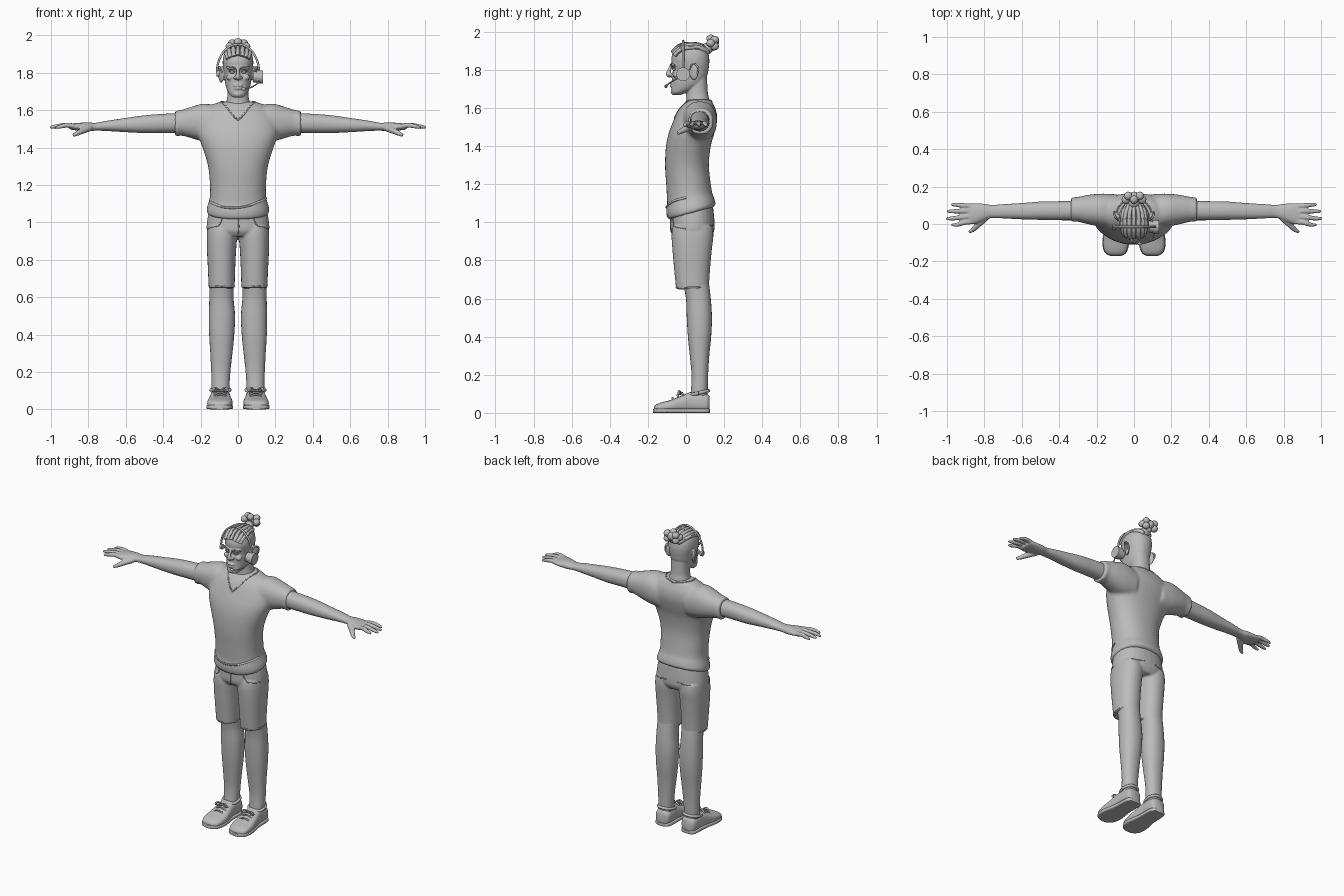
import bpy, bmesh, math
from mathutils import Vector, Matrix

grey = bpy.data.materials.new("plain grey")
grey.diffuse_color = (0.5, 0.5, 0.5, 1)


def activate(ob):
    bpy.ops.object.select_all(action='DESELECT')
    ob.select_set(True)
    bpy.context.view_layer.objects.active = ob


def make(name, bm, mirror=False):
    """Turn a bmesh into a smooth object, optionally doubled across x = 0."""
    if mirror:
        copy = bmesh.ops.duplicate(bm, geom=bm.verts[:] + bm.edges[:] + bm.faces[:])
        verts = [g for g in copy["geom"] if isinstance(g, bmesh.types.BMVert)]
        bmesh.ops.scale(bm, vec=(-1, 1, 1), verts=verts)
    bmesh.ops.recalc_face_normals(bm, faces=bm.faces[:])
    me = bpy.data.meshes.new(name)
    bm.to_mesh(me)
    bm.free()
    me.materials.append(grey)
    ob = bpy.data.objects.new(name, me)
    bpy.context.collection.objects.link(ob)
    activate(ob)
    bpy.ops.object.shade_smooth_by_angle(angle=math.radians(45))
    return ob


def spline(keys, steps):
    """Catmull-Rom samples through a list of equal-length tuples."""
    k = [keys[0]] + list(keys) + [keys[-1]]
    out = []
    for i in range(1, len(k) - 2):
        for s in range(steps):
            t = s / steps
            out.append([0.5 * (2 * b + (c - a) * t + (2 * a - 5 * b + 4 * c - d) * t * t
                               + (3 * b - a - 3 * c + d) * t ** 3)
                        for a, b, c, d in zip(k[i - 1], k[i], k[i + 1], k[i + 2])])
    return out + [list(keys[-1])]


def skin(bm, rings):
    rows = [[bm.verts.new(p) for p in r] for r in rings]
    n = len(rows[0])
    for r, q in zip(rows, rows[1:]):
        for i in range(n):
            bm.faces.new((r[i], r[(i + 1) % n], q[(i + 1) % n], q[i]))
    bm.faces.new(rows[0][::-1])
    bm.faces.new(rows[-1])


def loft(name, keys, axis='z', mirror=False, power=0.9, n=28, steps=4):
    """Keys: position on axis, then low/high extents on the two other axes.
    Four-value keys have one half width, centred on x = 0."""
    keys = [(k[0], -k[1], k[1], k[2], k[3]) if len(k) == 4 else k for k in keys]
    rings = []
    for t, a0, a1, b0, b1 in spline(keys, steps):
        ring = []
        for i in range(n):
            w = 2 * math.pi * i / n
            c, s = math.cos(w), math.sin(w)
            a = (a0 + a1) / 2 + (a1 - a0) / 2 * math.copysign(abs(c) ** power, c)
            b = (b0 + b1) / 2 + (b1 - b0) / 2 * math.copysign(abs(s) ** power, s)
            ring.append({'z': (a, b, t), 'x': (t, a, b), 'y': (a, t, b)}[axis])
        rings.append(ring)
    bm = bmesh.new()
    skin(bm, rings)
    return make(name, bm, mirror)


def tube(name, keys, mirror=False, n=10, steps=5):
    """Round tube through (x, y, z, radius) keys."""
    pts = spline(keys, steps)
    pos = [Vector(p[:3]) for p in pts]
    rings, u = [], None
    for i, p in enumerate(pos):
        d = (pos[min(i + 1, len(pos) - 1)] - pos[max(i - 1, 0)]).normalized()
        u = (d.orthogonal() if u is None else u - d * u.dot(d)).normalized()
        v = d.cross(u)
        rings.append([p + pts[i][3] * (u * math.cos(w) + v * math.sin(w))
                      for w in (2 * math.pi * j / n for j in range(n))])
    bm = bmesh.new()
    skin(bm, rings)
    return make(name, bm, mirror)


def ball(name, loc, size, mirror=False, turn=0):
    bm = bmesh.new()
    m = Matrix.Translation(loc) @ Matrix.Rotation(turn, 4, 'Z') @ Matrix.Diagonal((*size, 1))
    bmesh.ops.create_uvsphere(bm, u_segments=16, v_segments=10, radius=1, matrix=m)
    return make(name, bm, mirror)


def disc(name, loc, radius, depth):
    bm = bmesh.new()
    m = Matrix.Translation(loc) @ Matrix.Rotation(math.pi / 2, 4, 'Y')
    bmesh.ops.create_cone(bm, cap_ends=True, segments=24, radius1=radius, radius2=radius,
                          depth=depth, matrix=m)
    return make(name, bm)


def fuse(parts, voxel, rounds):
    """Melt overlapping parts into one smooth skin."""
    activate(parts[0])
    for p in parts:
        p.select_set(True)
    bpy.ops.object.join()
    ob = bpy.context.object
    mod = ob.modifiers.new("melt", 'REMESH')
    mod.mode, mod.voxel_size, mod.use_smooth_shade = 'VOXEL', voxel, True
    mod = ob.modifiers.new("soften", 'SMOOTH')
    mod.iterations, mod.factor = rounds, 0.5
    for m in [m.name for m in ob.modifiers]:
        bpy.ops.object.modifier_apply(modifier=m)
    activate(ob)
    bpy.ops.object.shade_smooth_by_angle(angle=math.radians(50))
    return ob


def drape(name, target, keys, radius, mirror=False, lift=0.0):
    """Tube that lies on the surface of another part."""
    pts = []
    for p in spline(keys, 6):
        _, loc, nor, _ = target.closest_point_on_mesh(Vector(p))
        pts.append((*(loc + nor * lift), radius))
    return tube(name, pts, mirror, n=8, steps=1)


# Shirt: torso and sleeves, with the hem lower at the front
torso = loft("shirt", [
    (1.045, .162, -.092, .148), (1.06, .168, -.10, .155), (1.085, .164, -.104, .152),
    (1.115, .155, -.099, .145), (1.14, .15, -.10, .138), (1.2, .15, -.104, .13),
    (1.3, .16, -.11, .12), (1.4, .19, -.105, .13), (1.47, .215, -.09, .15),
    (1.53, .215, -.067, .163), (1.58, .19, -.045, .16), (1.61, .165, -.025, .148),
    (1.635, .125, 0, .135), (1.645, .085, .015, .122)], n=40)
sleeves = loft("sleeves", [
    (.10, -.03, .16, 1.42, 1.62), (.18, -.015, .162, 1.43, 1.635), (.25, 0, .155, 1.45, 1.617),
    (.30, .012, .145, 1.463, 1.602), (.337, .012, .143, 1.458, 1.595)], 'x', True)
shirt = fuse([torso, sleeves], .009, 4)
for v in shirt.data.vertices:
    if v.co.z < 1.2:
        v.co.z += .28 * (v.co.y - .02) * (1.2 - v.co.z) / .155
bpy.context.view_layer.update()
drape("neckline", shirt, [(0, .13, 1.63), (.06, .115, 1.64), (.092, .06, 1.645), (.06, -.01, 1.61),
                          (.025, -.05, 1.57), (0, -.06, 1.545)], .004, True)
drape("hem_fold", shirt, [(-.15, -.02, 1.11), (-.09, -.1, 1.085), (0, -.11, 1.08),
                          (.09, -.1, 1.1), (.155, 0, 1.13)], .006)

# Shorts
hips = loft("shorts", [(.925, .145, -.06, .13), (.955, .166, -.08, .148),
                       (1.0, .166, -.082, .15), (1.08, .153, -.08, .142)])
short_legs = loft("short_legs", [
    (.65, .018, .157, -.052, .12), (.75, .015, .161, -.062, .126), (.85, .01, .166, -.071, .135),
    (.93, .004, .167, -.076, .144), (.98, .01, .162, -.07, .14)], 'z', True)
shorts = fuse([hips, short_legs], .007, 2)
bpy.context.view_layer.update()
drape("fly_seam", shorts, [(0, -.085, 1.03), (.004, -.085, .98), (0, -.07, .935)], .003)
drape("front_pockets", shorts, [(.09, -.085, 1.03), (.11, -.075, .985), (.165, 0, .965)], .003, True)
drape("back_pockets", shorts, [(.04, .15, .99), (.085, .15, .985), (.13, .13, .99)], .003, True)
drape("shorts_hem", shorts, [(.018, .035, .66), (.087, -.055, .66), (.157, .035, .66),
                             (.087, .125, .66), (.018, .035, .66)], .003, True)

# Lower legs
loft("lower_legs", [
    (.07, .05, .138, .02, .112), (.12, .046, .141, .026, .114), (.2, .041, .143, .029, .116),
    (.3, .03, .148, .02, .122), (.4, .02, .154, .01, .132), (.5, .016, .156, .004, .136),
    (.6, .024, .153, 0, .13), (.7, .022, .152, -.02, .118)], 'z', True)

# Shoes with soles, ankle cuffs and laces
loft("shoes", [
    (-.168, .075, .12, .01, .03), (-.158, .05, .147, .003, .043), (-.13, .035, .162, .003, .055),
    (-.08, .029, .164, .003, .068), (-.03, .035, .156, .003, .088), (.02, .042, .148, .003, .108),
    (.07, .041, .146, .003, .108), (.11, .046, .142, .003, .1), (.124, .06, .128, .01, .085)],
    'y', True, .75)
loft("soles", [
    (-.172, .075, .12, 0, .02), (-.160, .047, .15, 0, .024), (-.13, .031, .166, 0, .024),
    (-.08, .026, .168, 0, .024), (0, .037, .153, 0, .024), (.08, .038, .149, 0, .024),
    (.115, .046, .142, 0, .024), (.127, .065, .123, 0, .02)], 'y', True, .4)
tube("ankle_cuffs", [(.094 + .05 * math.cos(w), .066 + .052 * math.sin(w),
                      .104 + .012 * math.sin(w), .009)
                     for w in (math.pi * k / 6 for k in range(13))], True, steps=2)
for k in range(3):
    y, z = -.065 + .026 * k, .066 + .012 * k
    tube("lace", [(.06, y, z, .005), (.096, y - .006, z + .014, .005), (.13, y, z, .005)], True)
for s in (-1, 1):
    tube("lace_bow", [(.096, -.02, .1, .004), (.096 + s * .025, -.035, .115, .005),
                      (.096 + s * .04, -.04, .098, .005), (.096, -.025, .1, .004)], True)

# Arms and hands
limbs = [loft("arms", [
    (.28, .02, .125, 1.478, 1.585), (.4, .02, .122, 1.478, 1.58), (.5, .022, .12, 1.477, 1.572),
    (.6, .025, .112, 1.482, 1.558), (.7, .03, .106, 1.488, 1.543), (.76, .032, .102, 1.49, 1.532),
    (.8, .02, .108, 1.487, 1.534), (.85, 0, .111, 1.49, 1.532), (.885, 0, .109, 1.494, 1.528),
    (.9, .01, .1, 1.498, 1.522)], 'x', True)]
for base, tip, x in ((.012, -.004, .975), (.04, .03, 1.004), (.069, .068, 1.0), (.096, .103, .978)):
    limbs.append(tube("finger", [(.86, base, 1.511, .013), (.91, base * .7 + tip * .3, 1.519, .0135),
                                 (x - .03, tip, 1.513, .0115), (x, tip, 1.506, .007)], True))
limbs.append(tube("thumb", [(.79, .035, 1.505, .018), (.83, 0, 1.49, .017),
                            (.86, -.03, 1.475, .013), (.882, -.043, 1.465, .008)], True))
fuse(limbs, .005, 3)

# Head, neck and face
skull = loft("head", [
    (1.667, .022, -.068, -.03), (1.68, .042, -.076, 0), (1.70, .055, -.077, .05),
    (1.73, .066, -.074, .09), (1.77, .072, -.073, .112), (1.80, .075, -.068, .118),
    (1.83, .08, -.074, .122), (1.86, .082, -.077, .122), (1.89, .077, -.068, .116),
    (1.91, .067, -.05, .1), (1.925, .048, -.03, .08), (1.932, .02, 0, .05)], n=32)
face = [skull,
        loft("neck", [(1.54, .085, -.02, .14), (1.63, .066, 0, .125), (1.68, .056, .002, .115),
                      (1.76, .055, .01, .11)]),
        tube("nose", [(0, -.072, 1.832, .008), (0, -.088, 1.798, .010), (0, -.092, 1.777, .014),
                      (0, -.08, 1.768, .011)]),
        ball("nostrils", (.014, -.08, 1.774), (.011, .013, .009), True),
        ball("brow_ridges", (.034, -.066, 1.826), (.03, .013, .009), True, .3),
        ball("cheeks", (.043, -.054, 1.775), (.02, .017, .016), True),
        ball("upper_lip", (0, -.075, 1.731), (.026, .011, .007)),
        ball("lower_lip", (0, -.074, 1.716), (.022, .011, .007)),
        ball("chin", (0, -.066, 1.684), (.024, .015, .015)),
        ball("ears", (.09, .042, 1.79), (.012, .026, .044), True, -.4)]
head = fuse(face, .0045, 2)
bpy.context.view_layer.update()
ball("eyes", (.031, -.061, 1.804), (.014, .012, .009), True)
tube("upper_eyelids", [(.014, -.067, 1.803, .003), (.03, -.073, 1.813, .004),
                       (.049, -.062, 1.806, .003)], True)
drape("eyebrows", head, [(.012, -.085, 1.825), (.035, -.08, 1.835), (.06, -.06, 1.828)], .004, True)
tube("ear_rims", [(.085, .02, 1.80, .004), (.1, .035, 1.832, .005), (.108, .062, 1.815, .005),
                  (.102, .06, 1.78, .005), (.086, .035, 1.752, .005)], True)

# Braided rows swept back into the knot
for i in range(-3, 4):
    x = i * .023
    low = abs(i) * .004
    drape("braid_row", head, [(x, -.075, 1.893 - low), (x * 1.1, -.03, 1.93 - low),
                              (x * 1.15, .04, 1.95 - low), (x * .75, .1, 1.93 - low),
                              (x * .35, .125, 1.895)], .012, False, .002)

# Hair knot made of lobes
ball("knot_base", (0, .112, 1.912), (.03, .03, .03))
for k in range(8):
    w = 2 * math.pi * k / 8
    ball("knot_lobe", (.044 * math.cos(w), .138 + (.012 if k % 2 else -.008),
                       1.94 + .024 * math.sin(w)), (.022, .023, .021))
ball("knot_centre", (0, .148, 1.943), (.027, .025, .027))

# Headset with one ear cup and a microphone
tube("headset_band", [(.113 * math.cos(w), -.015, 1.80 + .152 * math.sin(w), .006)
                      for w in (math.pi * k / 12 for k in range(13))], steps=3)
disc("ear_cup", (.117, -.015, 1.777), .036, .034)
disc("ear_cushion", (.094, -.015, 1.777), .03, .026)
disc("temple_pad", (-.107, -.015, 1.795), .016, .014)
tube("microphone_arm", [(.115, -.035, 1.76, .004), (.098, -.075, 1.738, .004),
                        (.065, -.1, 1.72, .004), (.034, -.105, 1.714, .004)])
ball("microphone", (.03, -.105, 1.713), (.011, .009, .009))
